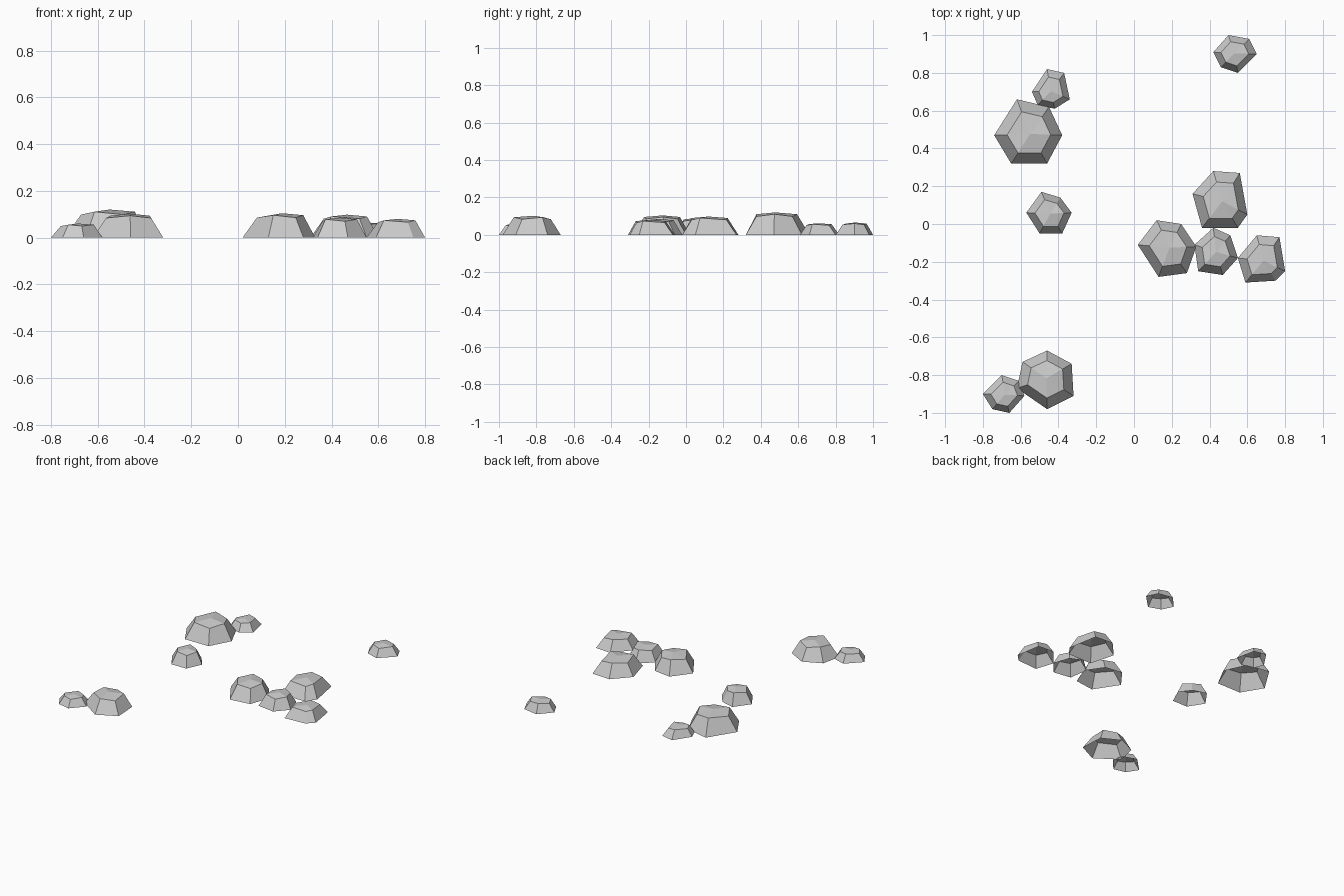
import bpy, bmesh
from mathutils import Vector

if "Cube" in bpy.data.objects:
    bpy.data.objects.remove(bpy.data.objects["Cube"])


def rock(name, height, outline, shrink=0.64, shoulder=0.87):
    """Low faceted dome, open underneath: ground outline, shoulder ring, blunt peak."""
    pts = [Vector((x, y, 0)) for x, y in outline]
    c = sum(pts, Vector()) / len(pts)
    n = len(pts)
    bm = bmesh.new()
    base = [bm.verts.new(p) for p in pts]
    ring = []
    for i, p in enumerate(pts):
        q = c + (p - c) * shrink
        q.z = height * (shoulder + (0.05 if i % 2 else -0.05))
        ring.append(bm.verts.new(q))
    peak = bm.verts.new((c.x, c.y, height))
    for i in range(n):
        j = (i + 1) % n
        bm.faces.new((base[i], base[j], ring[j], ring[i]))
        bm.faces.new((ring[i], ring[j], peak))
    # outlines run clockwise, so turn the faces outward
    bmesh.ops.reverse_faces(bm, faces=bm.faces[:])
    mesh = bpy.data.meshes.new(name)
    bm.to_mesh(mesh)
    bm.free()
    ob = bpy.data.objects.new(name, mesh)
    bpy.context.collection.objects.link(ob)
    return ob


# back right lone stone
rock("rock_back", 0.066, [(.42, .91), (.50, 1.0), (.61, .98), (.65, .90), (.55, .80), (.46, .83)])

# back left pair
rock("rock_left_small", 0.062, [(-.54, .70), (-.46, .82), (-.37, .80), (-.34, .66), (-.42, .61), (-.51, .63)])
rock("rock_left_large", 0.12, [(-.74, .47), (-.62, .66), (-.45, .62), (-.38, .47), (-.46, .32), (-.65, .32)])

# middle left lone stone
rock("rock_left_middle", 0.09, [(-.57, .06), (-.49, .17), (-.39, .14), (-.33, .06), (-.38, -.05), (-.50, -.05)])

# front left pair
rock("rock_front_large", 0.102, [(-.62, -.87), (-.59, -.73), (-.46, -.67), (-.33, -.74), (-.32, -.91), (-.46, -.98)])
rock("rock_front_small", 0.06, [(-.80, -.90), (-.70, -.80), (-.61, -.83), (-.58, -.91), (-.66, -1.0), (-.75, -.98)])

# right cluster
rock("rock_cluster_west", 0.104, [(.02, -.11), (.12, .02), (.25, .00), (.33, -.12), (.28, -.26), (.13, -.28)])
rock("rock_cluster_middle", 0.085, [(.32, -.11), (.42, -.02), (.51, -.06), (.55, -.18), (.47, -.27), (.34, -.25)])
rock("rock_cluster_east", 0.08, [(.55, -.18), (.65, -.06), (.77, -.07), (.80, -.25), (.75, -.30), (.59, -.31)])
rock("rock_cluster_north", 0.098, [(.31, .16), (.42, .28), (.56, .27), (.60, .05), (.55, -.02), (.36, -.02)])
